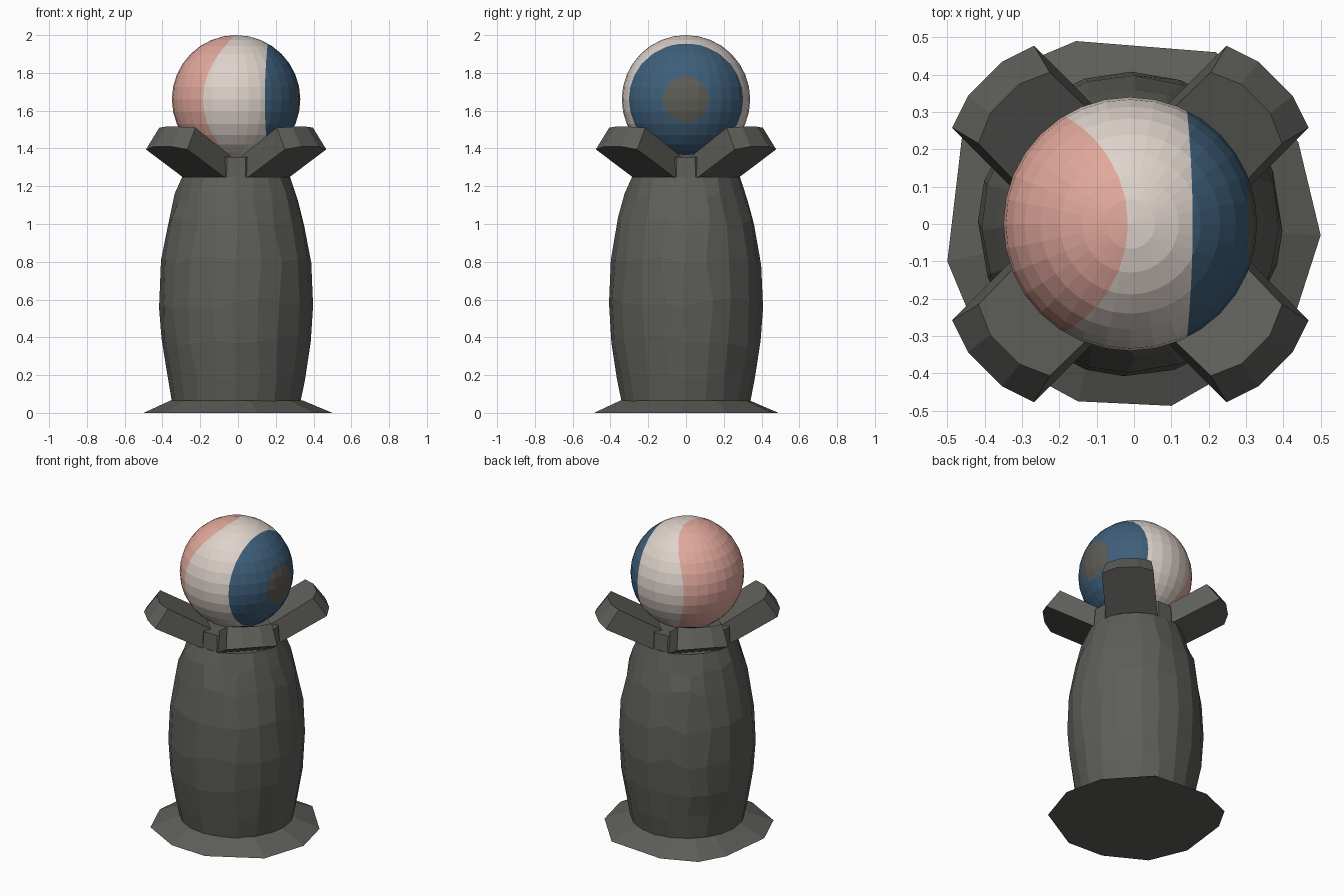
import bpy, bmesh, math, random
from mathutils import Vector

if "Cube" in bpy.data.objects:
    bpy.data.objects.remove(bpy.data.objects["Cube"])

random.seed(4)


def material(name, rgb):
    m = bpy.data.materials.new(name)
    m.diffuse_color = (*rgb, 1)
    m.use_nodes = True
    m.node_tree.nodes["Principled BSDF"].inputs["Base Color"].default_value = m.diffuse_color
    return m


stone = material("dark stone", (0.11, 0.11, 0.10))
white = material("eye white", (0.73, 0.65, 0.60))
pink = material("pink", (0.75, 0.39, 0.33))
blue = material("iris blue", (0.048, 0.114, 0.195))
pupil = material("pupil grey", (0.11, 0.105, 0.09))


def finish(name, bm, mats):
    bmesh.ops.recalc_face_normals(bm, faces=bm.faces)
    me = bpy.data.meshes.new(name)
    bm.to_mesh(me)
    bm.free()
    for m in mats:
        me.materials.append(m)
    ob = bpy.data.objects.new(name, me)
    bpy.context.collection.objects.link(ob)
    return ob


def loft(name, rings):
    """Skin a stack of equal-length point loops and cap both ends."""
    bm = bmesh.new()
    loops = [[bm.verts.new(p) for p in r] for r in rings]
    n = len(loops[0])
    for a, b in zip(loops, loops[1:]):
        for i in range(n):
            j = (i + 1) % n
            bm.faces.new((a[i], a[j], b[j], b[i]))
    bm.faces.new(loops[0][::-1])
    bm.faces.new(loops[-1])
    return finish(name, bm, [stone])


# Barrel-shaped pillar, slightly uneven like hewn stone
N = 20
rings = []
for k, (z, r) in enumerate([(0.03, 0.335), (0.2, 0.365), (0.38, 0.395), (0.58, 0.408),
                            (0.8, 0.398), (1.02, 0.36), (1.14, 0.325), (1.25, 0.285)]):
    inner = 0 < k < 7
    ring = []
    for i in range(N):
        a = 2 * math.pi * (i + (random.uniform(-0.15, 0.15) if inner else 0)) / N
        dz = random.uniform(-0.03, 0.03) if inner else 0
        ring.append((r * math.cos(a) - 0.01, r * math.sin(a), z + dz))
    rings.append(ring)
loft("pillar", rings)

# Flared foot with an irregular ten-sided outline
outline = [(0.50, -0.03), (0.44, 0.22), (0.22, 0.46), (-0.155, 0.49), (-0.37, 0.40),
           (-0.46, 0.24), (-0.50, -0.10), (-0.40, -0.34), (-0.15, -0.475), (0.10, -0.487),
           (0.41, -0.31)]
top = [tuple(Vector(p).normalized() * 0.355) for p in outline]
loft("foot", [[(x, y, 0) for x, y in outline], [(x - 0.01, y, 0.065) for x, y in top]])

# Chamfered square hub under the eye
hub = [(0.28, -0.05), (0.28, 0.05), (0.05, 0.28), (-0.05, 0.28),
       (-0.28, 0.05), (-0.28, -0.05), (-0.05, -0.28), (0.05, -0.28)]
loft("hub", [[(x * s - 0.01, y * s, z) for x, y in hub] for z, s in ((1.235, 1), (1.355, 0.97))])

# Four tilted claws: plan outlines (radius, half-width side, height), bottom then top
bottom = [(0.22, -0.155, 1.235), (0.52, -0.155, 1.395), (0.55, -0.065, 1.41),
          (0.55, 0.065, 1.41), (0.52, 0.155, 1.395), (0.22, 0.155, 1.235)]
upper = [(0.18, -0.14, 1.36), (0.44, -0.135, 1.51), (0.475, -0.055, 1.515),
         (0.475, 0.055, 1.515), (0.44, 0.135, 1.51), (0.18, 0.14, 1.36)]
for i, side in enumerate(("back_right", "back_left", "front_left", "front_right")):
    a = math.radians(45 + 90 * i)
    c, s = math.cos(a), math.sin(a)
    loft("claw_" + side, [[(r * c - w * s - 0.01, r * s + w * c, z) for r, w, z in loop]
                          for loop in (bottom, upper)])

# Eye: a faceted ball cut along the colour boundaries
R = 0.34


def pink_edge(p):
    return -0.176 + 0.17 * (p.z / R) ** 2 - p.x


def iris_edge(p):
    return p.x - 0.152 - 0.02 * (p.z / R) ** 2


def pupil_edge(p):
    return 0.125 - math.hypot(p.y, p.z) if p.x > 0 else -1.0


def cut(bm, f):
    """Cut the mesh where f changes sign."""
    new = set()
    for e in list(bm.edges):
        a, b = e.verts
        fa, fb = f(a.co), f(b.co)
        if fa * fb < 0:
            new.add(bmesh.utils.edge_split(e, a, fa / (fa - fb))[1])
    for face in list(bm.faces):
        vs = [v for v in face.verts if v in new]
        if len(vs) == 2:
            bmesh.utils.face_split(face, vs[0], vs[1])


bm = bmesh.new()
bmesh.ops.create_uvsphere(bm, u_segments=32, v_segments=16, radius=R)
regions = ((1, pink_edge), (2, iris_edge), (3, pupil_edge))
for _, f in regions:
    cut(bm, f)
for face in bm.faces:
    p = face.calc_center_median()
    for index, f in regions:
        if f(p) > 0:
            face.material_index = index
eye = finish("eye", bm, [white, pink, blue, pupil])
eye.location = (-0.01, 0, 1.66)
